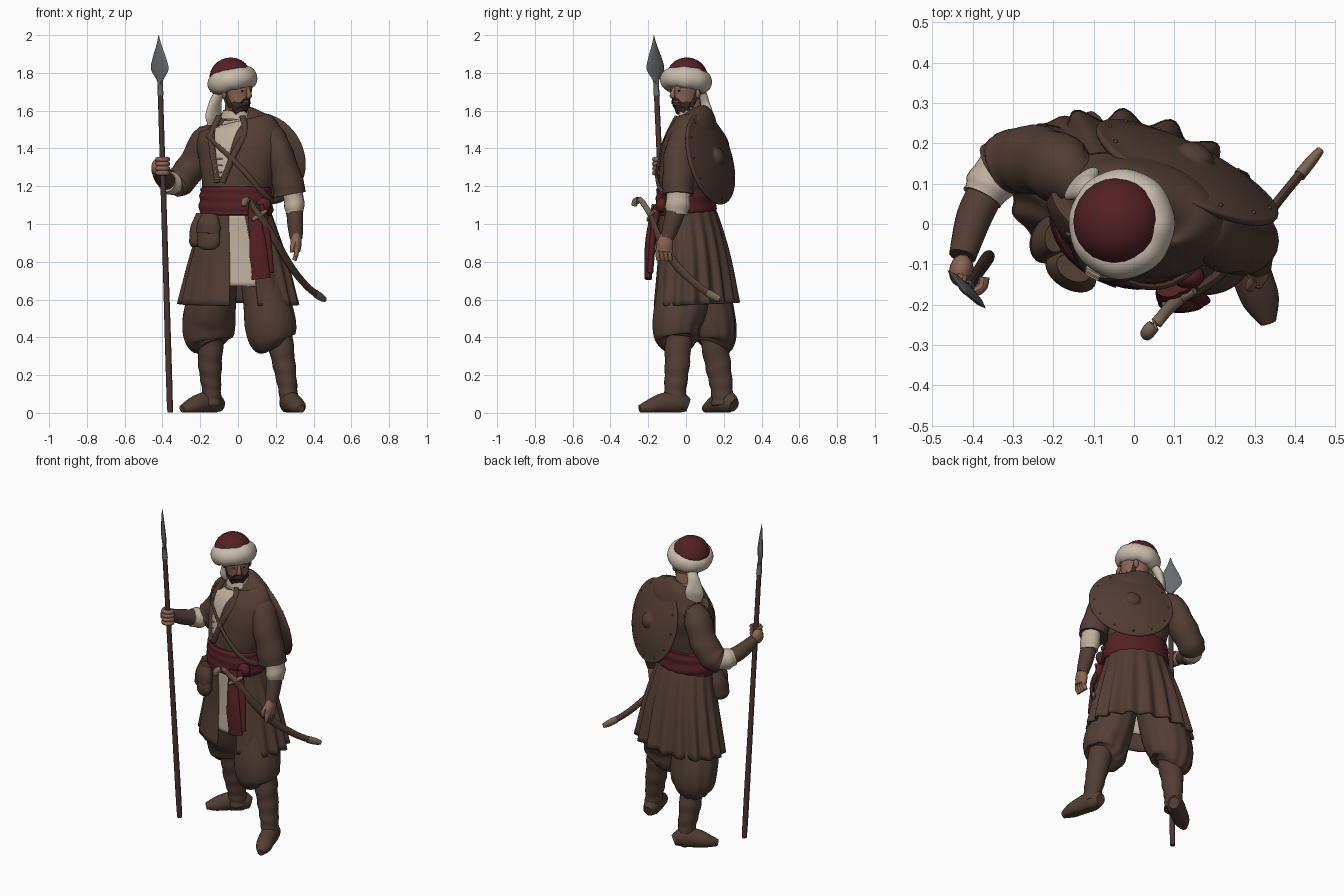
import bpy, bmesh, math, random
from mathutils import Vector, Matrix, Euler
random.seed(4)
R = math.radians


def material(name, rgb):
    m = bpy.data.materials.new(name)
    m.diffuse_color = (*rgb, 1)
    return m


BROWN = material("brown cloth", (.085, .047, .034))
RED = material("dark red cloth", (.088, .0145, .017))
CREAM = material("cream linen", (.52, .43, .335))
FUR = material("pale wrap", (.59, .505, .42))
SKIN = material("skin", (.27, .13, .092))
HAIR = material("dark hair", (.038, .023, .019))
STEEL = material("steel", (.14, .15, .158))
WOOD = material("red brown wood", (.070, .038, .030))
HORN = material("horn", (.19, .135, .095))


def finish(name, bm, mat):
    bmesh.ops.recalc_face_normals(bm, faces=bm.faces)
    me = bpy.data.meshes.new(name)
    bm.to_mesh(me)
    bm.free()
    me.materials.append(mat)
    ob = bpy.data.objects.new(name, me)
    bpy.context.collection.objects.link(ob)
    return ob


def spline(P, sub):
    out = []
    for i in range(len(P) - 1):
        quad = list(zip(P[max(i - 1, 0)], P[i], P[i + 1], P[min(i + 2, len(P) - 1)]))
        for s in range(sub):
            t = s / sub
            out.append([.5 * (2*b + (c - a)*t + (2*a - 5*b + 4*c - d)*t*t + (3*b - a - 3*c + d)*t**3)
                        for a, b, c, d in quad])
    return out + [list(P[-1])]


def sweep(name, pts, mat, n=20, sub=5, ref=(1, 0, 0), folds=(0, 0), wrinkle=(0, 0), arc=None, thick=.01):
    """Elliptical rings (x, y, z, radius_u, radius_v) along a smooth path; arc gives an open sheet."""
    P = spline(pts, sub)
    bm = bmesh.new()
    rings = []
    for j, p in enumerate(P):
        k = j / (len(P) - 1)
        t = (Vector(P[min(j + 1, len(P) - 1)][:3]) - Vector(P[max(j - 1, 0)][:3])).normalized()
        u = Vector(ref)
        u = (u - t * u.dot(t)).normalized()
        v = t.cross(u)
        ring = []
        for i in range(n + (1 if arc else 0)):
            a = 2 * math.pi * i / n
            if arc:
                lo, hi = arc[0] + (arc[2] - arc[0]) * k, arc[1] + (arc[3] - arc[1]) * k
                a = R(lo + (hi - lo) * i / n)
            s = 1 + folds[1] * (1 - k) * math.cos(folds[0] * a) * (.55 + .45 * math.sin(a))
            s += wrinkle[1] * math.sin(2 * math.pi * wrinkle[0] * k + 1.3 * math.sin(a + 4 * k))
            co = Vector(p[:3]) + (u * max(p[3], .001) * math.cos(a) + v * max(p[4], .001) * math.sin(a)) * s
            co.z = max(co.z, .003)
            ring.append(bm.verts.new(co))
        rings.append(ring)
    for r, q in zip(rings, rings[1:]):
        for i in range(n):
            j = i + 1 if arc else (i + 1) % n
            bm.faces.new((r[i], r[j], q[j], q[i]))
    if not arc:
        bm.faces.new(rings[0][::-1])
        bm.faces.new(rings[-1])
    ob = finish(name, bm, mat)
    if arc:
        ob.modifiers.new("cloth", 'SOLIDIFY').thickness = thick
    return ob


def ball(name, loc, scale, mat, rot=(0, 0, 0), seg=24):
    bm = bmesh.new()
    M = Matrix.LocRotScale(Vector(loc), Euler([R(r) for r in rot]), Vector(scale))
    bmesh.ops.create_uvsphere(bm, u_segments=seg, v_segments=seg // 2, radius=1, matrix=M)
    return finish(name, bm, mat)


# Torso, turned a little toward the spear
U, V = Vector((.956, -.29, 0)), Vector((.29, .956, 0))
TOR = [(-.01, 0, 1.05, .185, .14), (-.01, 0, 1.19, .185, .142), (0, .01, 1.30, .208, .145),
       (.005, .03, 1.42, .228, .142), (.01, .05, 1.50, .215, .118), (0, .055, 1.555, .15, .095),
       (-.01, .04, 1.59, .08, .075)]


def on_torso(z, deg, off, *radii):
    for p, q in zip(TOR, TOR[1:]):
        if z <= q[2]:
            break
    k = (z - p[2]) / (q[2] - p[2])
    x, y, _, rx, ry = [a + (b - a) * k for a, b in zip(p, q)]
    c = Vector((x, y, z)) + U * (rx + off) * math.cos(R(deg)) + V * (ry + off) * math.sin(R(deg))
    return (*c, *radii)


sweep("coat_torso", TOR, BROWN, n=40, ref=U, wrinkle=(5, .01))
sweep("shirt_front", [(x, y, z, a + .009, b + .009) for x, y, z, a, b in
                      [(0, .005, 1.24, .197, .143)] + TOR[2:]], CREAM, n=16, ref=U,
      arc=(-106, -102, -124, -62), thick=.008)
for side, (lo, hi) in {"right": (-108, -126), "left": (-100, -64)}.items():
    sweep("coat_lapel_" + side, [on_torso(1.22 + .35 * k, lo + (hi - lo) * k, .009, .017, .011)
                                 for k in (0, .25, .5, .75, 1)], BROWN, n=8)
for i in range(4):
    z = 1.24 + .035 * i
    sweep("shirt_lace", [on_torso(z, d, .02, .004, .004) for d in (-110, -105, -100)], CREAM, n=6, sub=2, ref=(0, 0, 1))
sweep("shoulder_strap", [on_torso(1.32 + .2 * math.cos(R(a + 170)), a, .014, .014, .008)
                         for a in range(-128, 10, 15)], BROWN, n=8, sub=2, ref=(0, 0, 1))
sweep("shirt_collar", [(-.01, .035, 1.56, .085, .08), (-.01, .032, 1.603, .068, .066)], CREAM, ref=U)

# Pleated coat skirt with an open front over a linen panel
SK = [(0, .05, .575, .32, .212), (0, .04, .80, .265, .185), (-.005, .02, .98, .21, .16), (-.01, 0, 1.08, .18, .142)]
sweep("coat_skirt", SK, BROWN, n=150, ref=U, folds=(17, .08), arc=(-58, 273, -62, 270), thick=.014)
sweep("linen_panel", [(0, .04, .68, .275, .185), (0, .03, .85, .24, .168), (-.01, 0, 1.08, .175, .136)],
      CREAM, n=40, ref=U, folds=(22, .03), arc=(-115, -35, -115, -35))
sweep("sash", [(-.01, 0, 1.045, .19, .148), (-.01, 0, 1.07, .2, .156), (-.01, 0, 1.13, .198, .155),
               (-.01, 0, 1.18, .192, .152), (-.01, 0, 1.2, .182, .143)], RED, n=40, ref=U, wrinkle=(4, .018))
sweep("sash_tail_front", [(.085, -.16, 1.1, .03, .02), (.1, -.195, .92, .042, .02), (.125, -.2, .71, .052, .02)],
      RED, n=30, wrinkle=(2, .06))
sweep("sash_tail_back", [(.11, -.15, 1.1, .03, .02), (.14, -.175, .92, .035, .018), (.155, -.19, .74, .035, .016)], RED)
ball("sash_knot", (.135, -.13, 1.1), (.04, .03, .04), RED)

# Baggy trousers
sweep("trouser_left", [(.195, -.04, .355, .075, .075), (.178, -.045, .39, .12, .115), (.17, -.05, .47, .136, .128),
                       (.15, -.02, .6, .125, .14), (.09, .02, .9, .1, .11)], BROWN, n=60, folds=(11, .05))
sweep("trouser_right", [(-.145, .14, .35, .075, .08), (-.155, .15, .385, .125, .11), (-.156, .14, .47, .14, .125),
                        (-.14, .1, .6, .13, .14), (-.09, .04, .9, .1, .11)], BROWN, n=60, folds=(11, .05))

# Boots: wrinkled shafts and feet
sweep("boot_shaft_left", [(.272, -.055, .04, .05, .06), (.265, -.057, .12, .05, .058), (.245, -.047, .25, .06, .066),
                          (.22, -.04, .4, .07, .072)], BROWN, sub=12, wrinkle=(5, .03))
sweep("boot_shaft_right", [(-.135, .195, .04, .05, .06), (-.14, .19, .12, .05, .058), (-.148, .17, .25, .062, .068),
                           (-.145, .145, .4, .07, .072)], BROWN, sub=12, wrinkle=(5, .03))
sweep("boot_foot_left", [(.262, .012, .04, .03, .035), (.268, -.04, .055, .05, .06), (.29, -.12, .05, .05, .055),
                         (.315, -.19, .033, .046, .04), (.333, -.245, .022, .02, .02)], BROWN)
sweep("boot_foot_right", [(-.09, .255, .04, .03, .035), (-.13, .22, .055, .05, .06), (-.195, .172, .05, .05, .055),
                          (-.25, .135, .033, .046, .04), (-.297, .1, .022, .02, .02)], BROWN)

# Right arm, bent forward to the spear
sweep("sleeve_right", [(-.1, .1, 1.44, .05, .05), (-.165, .125, 1.445, .08, .085), (-.208, .15, 1.37, .078, .085),
                       (-.262, .16, 1.28, .08, .085), (-.31, .15, 1.225, .08, .078), (-.335, .135, 1.21, .072, .07)],
      BROWN, wrinkle=(4, .03))
sweep("cuff_right", [(-.315, .155, 1.22, .05, .05), (-.35, .11, 1.215, .06, .06), (-.375, .065, 1.225, .052, .055)],
      CREAM, wrinkle=(2, .05))
sweep("bracer_right", [(-.36, .09, 1.22, .045, .045), (-.395, .02, 1.24, .045, .046), (-.425, -.08, 1.285, .034, .036)], BROWN)
ball("palm_right", (-.428, -.115, 1.3), (.03, .04, .045), SKIN, (0, 0, -10))
for i in range(4):
    z = 1.27 + .024 * i
    sweep("finger_right", [(-.399 + .028 * math.cos(R(a)), -.139 + .028 * math.sin(R(a)), z, .0135, .0135)
                           for a in range(150, 420, 45)], SKIN, n=8, sub=2, ref=(0, 0, 1))

# Left arm, hanging
sweep("sleeve_left", [(.11, .03, 1.45, .05, .05), (.17, .01, 1.45, .08, .085), (.212, -.025, 1.38, .076, .088),
                      (.253, -.04, 1.26, .08, .085), (.275, -.043, 1.155, .088, .082)], BROWN, wrinkle=(4, .03))
sweep("cuff_left", [(.292, -.042, 1.18, .05, .06), (.297, -.043, 1.11, .054, .066), (.3, -.05, 1.055, .046, .058)],
      CREAM, wrinkle=(2, .04))
sweep("bracer_left", [(.3, -.05, 1.08, .044, .052), (.303, -.075, 1.0, .042, .046), (.308, -.1, .925, .034, .036)], BROWN)
sweep("palm_left", [(.308, -.098, .95, .026, .03), (.307, -.11, .9, .03, .043), (.305, -.115, .855, .025, .04)], SKIN)
for i in range(4):
    y = -.145 + .021 * i
    sweep("finger_left", [(.308, y, .875, .014, .013), (.308, y - .004, .84, .013, .013), (.298, y, .808, .011, .011)],
          SKIN, n=8, sub=3)
sweep("thumb_left", [(.3, -.13, .92, .014, .014), (.288, -.155, .88, .013, .013), (.285, -.155, .85, .009, .009)], SKIN, n=8)

# Head, turned toward the free arm
F, S = Vector((.67, -.742, 0)), Vector((.742, .67, 0))


def head(fwd, side, z, *radii):
    return (*(Vector((-.015, .01, z)) + F * fwd + S * side), *radii)


sweep("neck", [(-.01, .035, 1.5, .06, .06), (-.012, .02, 1.66, .055, .056)], SKIN)
sweep("head", [head(.045, 0, 1.592, .03, .03), head(.03, 0, 1.62, .052, .062), head(.015, 0, 1.68, .067, .083),
               head(.01, 0, 1.74, .073, .088), head(-.015, 0, 1.81, .05, .055)], SKIN, n=28, ref=S)
sweep("beard", [head(.045, 0, 1.58, .034, .036), head(.032, 0, 1.6, .05, .061), head(.025, 0, 1.62, .058, .07),
                head(.019, 0, 1.635, .062, .073)], HAIR, ref=S, arc=(-185, 5, -165, -15), thick=.01)
for s in (-1, 1):
    sweep("sideburn", [head(.025, s * .055, 1.62, .018, .008), head(.008, s * .063, 1.665, .013, .008),
                       head(.002, s * .069, 1.73, .010, .006)], HAIR, n=10, ref=F)
    sweep("moustache", [head(.098, 0, 1.661, .005, .005), head(.09, s * .018, 1.657, .005, .006),
                        head(.08, s * .034, 1.638, .004, .005)], HAIR, n=8)
    sweep("eyebrow", [head(.095, s * .015, 1.72, .004, .004), head(.085, s * .042, 1.72, .004, .004)], HAIR, n=6)
    ball("eye", head(.09, s * .03, 1.705), (.008, .008, .004), HAIR, seg=10)
    ball("ear", head(-.005, s * .073, 1.69), (.014, .014, .028), SKIN, seg=12)
sweep("nose", [head(.092, 0, 1.73, .007, .01), head(.108, 0, 1.695, .011, .012), head(.111, 0, 1.676, .016, .012),
               head(.1, 0, 1.668, .012, .006)], SKIN, n=10, ref=S)

# Turban: rolled wrap, red cap and hanging cloth end
tilt = Euler((R(-5), R(-12), 0)).to_matrix()
roll = []
for i in range(24):
    a = math.tau * i / 24 + 2.2
    c = Vector((-.03, 0, 1.758)) + tilt @ Vector((.086 * math.cos(a), .09 * math.sin(a), 0))
    roll.append((*c, .056 + random.uniform(-.003, .003), .047))
sweep("turban_roll", roll + roll[:3], FUR, sub=3, ref=tilt @ Vector((0, 0, 1)), wrinkle=(9, .02))
ball("turban_cap", (-.042, .006, 1.782), (.109, .109, .099), RED, (-5, -12, 0))
sweep("turban_tail", [(-.09, .075, 1.71, .026, .022), (-.115, .09, 1.655, .036, .026), (-.128, .098, 1.6, .052, .023),
                      (-.132, .1, 1.55, .05, .017), (-.132, .1, 1.522, .04, .01)],
      FUR, n=30, ref=(.7, .7, 0), wrinkle=(2, .05))

# Round shield slung on the back
N = Vector((.44, .86, .25)).normalized()
C = Vector((.13, .125, 1.345))
sweep("shield", [(*(C + N * d), r, r) for d, r in [(-.012, .235), (0, .25), (.012, .247), (.017, .225), (.034, .17),
      (.048, .09), (.053, .05), (.066, .042), (.078, .02), (.08, .002)]], BROWN, n=48, sub=3)
side_dir = N.cross(Vector((0, 0, 1))).normalized()
up_dir = side_dir.cross(N)
for i in range(12):
    a = math.tau * i / 12
    ball("shield_rivet", C + N * .018 + (side_dir * math.cos(a) + up_dir * math.sin(a)) * .222, (.006,) * 3, BROWN, seg=8)

# Spear
A, D = Vector((-.36, -.08, .02)), Vector((-.06, -.09, 1.98))


def spear(z, ru, rv):
    return (*(A + D * ((z - .02) / 1.98)), ru, rv)


sweep("spear_shaft", [spear(.015, .005, .005), spear(.06, .016, .016), spear(.9, .015, .015), spear(1.7, .014, .014)],
      WOOD, n=12)
sweep("spear_head", [spear(1.68, .017, .017), spear(1.74, .014, .014), spear(1.77, .03, .011), spear(1.82, .066, .011),
                     spear(1.88, .05, .009), spear(1.95, .018, .006), spear(2.0, .001, .001)],
      STEEL, n=8, ref=(.7, -.7, 0))

# Curved sword: hilt, guard, scabbard and chape
sweep("sword_hilt", [(.032, -.275, 1.095, .014, .014), (.036, -.266, 1.12, .019, .018), (.06, -.24, 1.125, .016, .015),
                     (.085, -.21, 1.085, .015, .015), (.112, -.185, 1.045, .017, .016)], HORN, n=12, ref=(.7, .7, 0))
sweep("sword_guard", [(.075, -.2, 1.02, .01, .01), (.112, -.185, 1.045, .014, .014), (.15, -.165, 1.07, .01, .01)],
      HORN, n=8, ref=(0, 0, 1))
sweep("scabbard", [(.112, -.185, 1.045, .023, .014), (.2, -.135, .91, .023, .014), (.28, -.045, .775, .022, .013),
                   (.36, .06, .675, .02, .012), (.42, .133, .625, .019, .012)], BROWN, n=12, ref=(0, 0, 1))
sweep("scabbard_chape", [(.41, .12, .632, .022, .015), (.44, .157, .612, .021, .014), (.462, .183, .6, .013, .01)],
      HORN, n=12, ref=(0, 0, 1))

# Soft belt pouches on the right hip, with flap and tie
H = Vector((.866, -.5, 0))
sweep("pouch_front", [(-.155, -.115, .87, .03, .02), (-.157, -.12, .89, .065, .036), (-.155, -.115, .96, .062, .036),
                      (-.15, -.11, 1.05, .045, .03)], BROWN, n=24, ref=H, wrinkle=(2, .03))
sweep("pouch_flap", [(-.157, -.12, .95, .068, .042), (-.155, -.118, 1.0, .066, .042), (-.15, -.11, 1.05, .045, .03)],
      BROWN, n=24, ref=H)
sweep("pouch_side", [(-.215, -.04, .88, .03, .04), (-.215, -.04, .91, .042, .06), (-.208, -.035, .98, .042, .056),
                     (-.19, -.03, 1.05, .03, .04)], BROWN, n=24, ref=U, wrinkle=(2, .03))

bpy.ops.object.select_all(action='SELECT')
bpy.context.view_layer.objects.active = bpy.context.selected_objects[0]
bpy.ops.object.shade_smooth_by_angle(angle=R(45))
